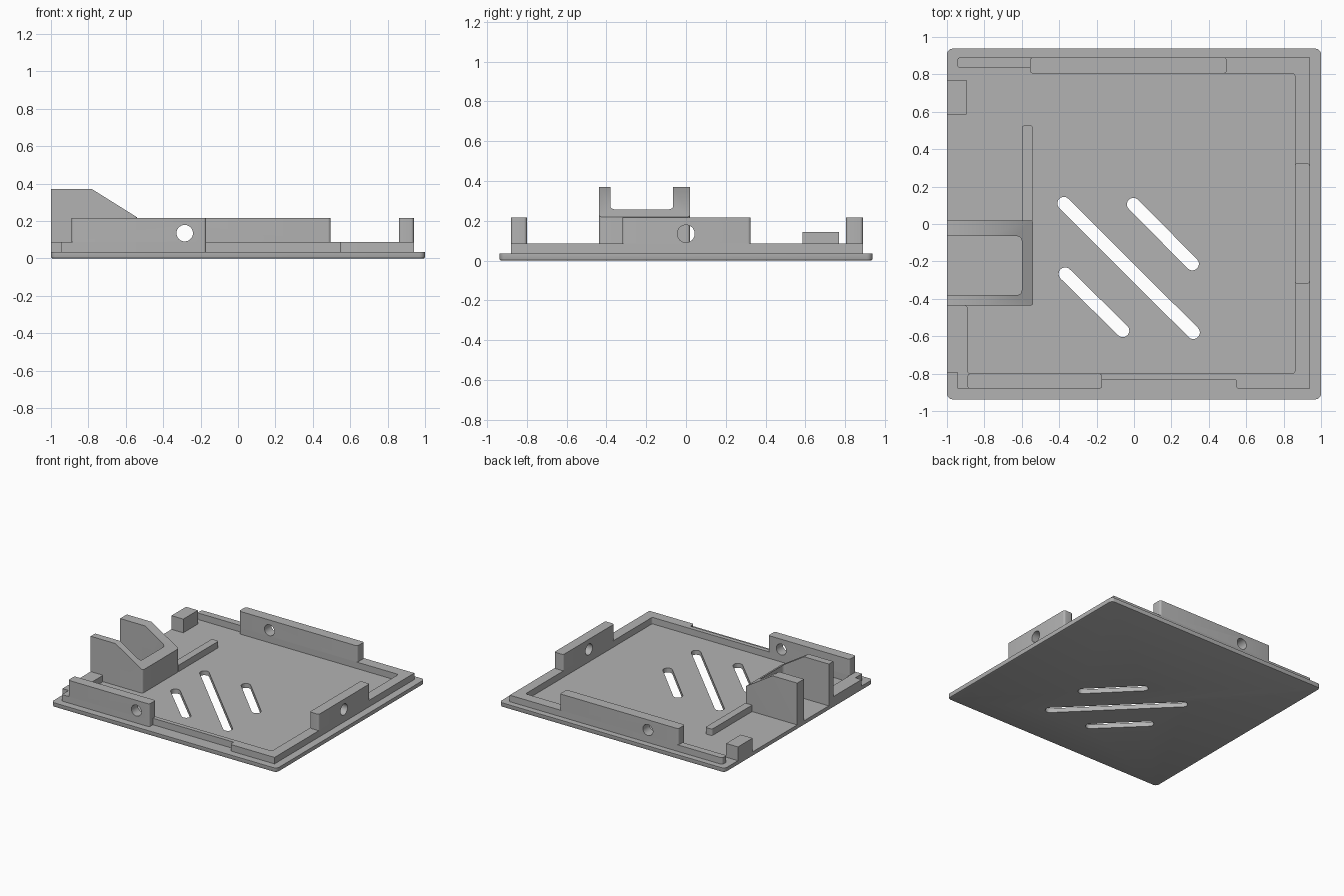
import bpy, bmesh, math
from mathutils import Vector

cube = bpy.data.objects.get("Cube")
if cube:
    bpy.data.objects.remove(cube, do_unlink=True)

GREY = (0.45, 0.45, 0.45, 1)
grey = bpy.data.materials.new("plain grey")
grey.use_nodes = True
grey.diffuse_color = GREY
grey.node_tree.nodes["Principled BSDF"].inputs["Base Color"].default_value = GREY

FLOOR, RIM, TALL = 0.035, 0.087, 0.217


def rounded(points, steps=5):
    """Round every corner (x, y, radius) that has a radius."""
    out = []
    for i, p in enumerate(points):
        c = Vector(p[:2])
        if len(p) < 3:
            out.append(c)
            continue
        a = c + (Vector(points[i - 1][:2]) - c).normalized() * p[2]
        b = c + (Vector(points[(i + 1) % len(points)][:2]) - c).normalized() * p[2]
        o = a + b - c
        for k in range(steps + 1):
            t = k / steps * math.pi / 2
            out.append(o + (a - o) * math.cos(t) + (b - o) * math.sin(t))
    return out


def prism(name, points, z0, z1, finish=None):
    """Extrude a flat outline straight up."""
    bm = bmesh.new()
    face = bm.faces.new([bm.verts.new((p.x, p.y, z0)) for p in rounded(points)])
    top = bmesh.ops.extrude_face_region(bm, geom=[face])["geom"]
    for v in top:
        if isinstance(v, bmesh.types.BMVert):
            v.co.z = z1
    if finish:
        finish(bm)
    bmesh.ops.recalc_face_normals(bm, faces=bm.faces)
    mesh = bpy.data.meshes.new(name)
    bm.to_mesh(mesh)
    bm.free()
    obj = bpy.data.objects.new(name, mesh)
    bpy.context.collection.objects.link(obj)
    mesh.materials.append(grey)
    return obj


def box(x0, x1, y0, y1, r=0):
    corners = [(x0, y0), (x1, y0), (x1, y1), (x0, y1)]
    return [c + (r,) for c in corners] if r else corners


def select(obj):
    bpy.ops.object.select_all(action="DESELECT")
    obj.select_set(True)
    bpy.context.view_layer.objects.active = obj


def cut(obj, cutter):
    cutter.hide_render = True
    mod = obj.modifiers.new("cut", "BOOLEAN")
    mod.operation, mod.solver, mod.object = "DIFFERENCE", "EXACT", cutter
    select(obj)
    bpy.ops.object.modifier_apply(modifier=mod.name)
    bpy.data.objects.remove(cutter, do_unlink=True)


def soften_bottom(bm):
    edges = [e for e in bm.edges if all(v.co.z < 0.001 for v in e.verts)]
    bmesh.ops.bevel(bm, geom=edges, offset=0.009, segments=2, profile=0.5, affect="EDGES")


def slope_top(bm):
    # Cut the bracket's inner end down to a ramp
    cut_geom = bmesh.ops.bisect_plane(
        bm, geom=bm.verts[:] + bm.edges[:] + bm.faces[:],
        plane_co=(-0.78, 0, 0.37), plane_no=(0.15, 0, 0.24), clear_outer=True)["geom_cut"]
    edges = [g for g in cut_geom if isinstance(g, bmesh.types.BMEdge)]
    bmesh.ops.contextual_create(bm, geom=edges)


# Base plate with three diagonal slots
plate = prism("base_plate", box(-1, 1, -0.9375, 0.9375, 0.03), 0, FLOOR, soften_bottom)
slots = [((-0.375, 0.11), (0.317, -0.58)),
         ((-0.003, 0.105), (0.312, -0.213)),
         ((-0.368, -0.267), (-0.06, -0.57))]
for start, end in slots:
    a, b = Vector(start), Vector(end)
    along = (b - a).normalized() * 0.035
    side = Vector((-along.y, along.x))
    corners = [a - along - side, b + along - side, b + along + side, a - along + side]
    cut(plate, prism("slot_cutter", [(c.x, c.y, 0.0349) for c in corners], -0.1, 0.1))

# Low rim running round the plate, stepped where it thins
s = 0.015
prism("low_rim", [
    (-0.945, 0.89, s), (0.94, 0.89), (0.94, -0.88), (0.545, -0.88, s), (0.545, -0.835),
    (-0.17, -0.835), (-0.17, -0.88, s), (-0.945, -0.88), (-0.945, -0.795), (-1, -0.795),
    (-1, -0.435), (-0.89, -0.435, s), (-0.89, -0.8, s), (0.86, -0.8, s), (0.86, 0.805, s),
    (-0.555, 0.805, s), (-0.555, 0.835), (-0.945, 0.835, s)], FLOOR, RIM)

# Tall tabs on the rim, each with a screw hole
tabs = {"front_tab": (box(-0.89, -0.17, -0.88, -0.8, s), (-0.285, -0.84), "X"),
        "back_tab": (box(-0.555, 0.495, 0.805, 0.89, s), (-0.285, 0.85), "X"),
        "left_tab": (box(0.86, 0.94, -0.32, 0.325, s), (0.9, 0), "Y")}
for name, (outline, hole, axis) in tabs.items():
    tab = prism(name, outline, RIM, TALL)
    turn = (math.pi / 2, 0, 0) if axis == "X" else (0, math.pi / 2, 0)
    bpy.ops.mesh.primitive_cylinder_add(vertices=32, radius=0.044, depth=0.3,
                                        location=(*hole, 0.135), rotation=turn)
    cut(tab, bpy.context.object)

# U-shaped bracket, open on the outer side, with a sloping inner end
prism("bracket", [
    (-1, -0.437), (-0.54, -0.437, s), (-0.54, 0.02, s), (-1, 0.02), (-1, -0.065),
    (-0.6, -0.065, 0.025), (-0.6, -0.38, 0.025), (-1, -0.38)], FLOOR, 0.37, slope_top)

# Low fence behind the bracket and small corner block
prism("fence", [(-0.6, 0.02), (-0.54, 0.02), (-0.54, 0.527, s), (-0.6, 0.527, s)], FLOOR, RIM)
prism("corner_block", box(-1, -0.895, 0.585, 0.77), FLOOR, 0.145)

for obj in bpy.context.scene.objects:
    if obj.type == "MESH":
        select(obj)
        bpy.ops.object.shade_smooth_by_angle(angle=math.radians(35))
